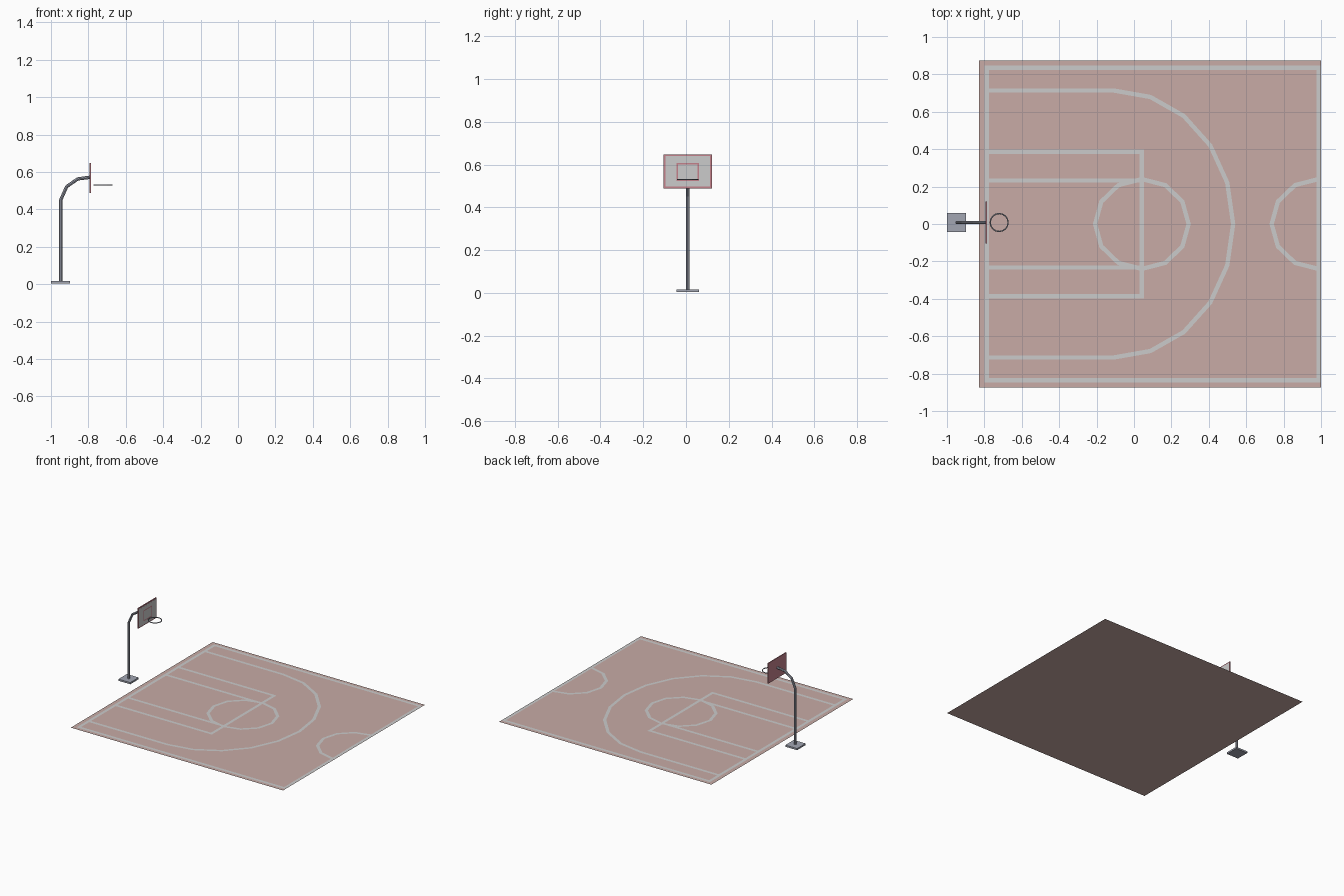
import bpy, bmesh, math
from mathutils import Vector

if "Cube" in bpy.data.objects:
    bpy.data.objects.remove(bpy.data.objects["Cube"])


def material(name, rgb):
    m = bpy.data.materials.new(name)
    m.diffuse_color = (*rgb, 1)
    m.use_nodes = True
    m.node_tree.nodes["Principled BSDF"].inputs["Base Color"].default_value = m.diffuse_color
    return m


COURT = material("court_brown", (0.58, 0.41, 0.38))
LINE = material("line_grey", (0.8, 0.8, 0.82))
METAL = material("metal_blue_grey", (0.36, 0.38, 0.45))
RED = material("board_red", (0.55, 0.22, 0.26))
LINE_W = 0.023
HOOP_Y = 0.008


def finish(name, bm, mat):
    mesh = bpy.data.meshes.new(name)
    bm.to_mesh(mesh)
    bm.free()
    mesh.materials.append(mat)
    ob = bpy.data.objects.new(name, mesh)
    bpy.context.collection.objects.link(ob)
    return ob


def box(name, lo, hi, mat):
    bm = bmesh.new()
    bmesh.ops.create_cube(bm, size=1)
    for v in bm.verts:
        v.co = [l + (c + 0.5) * (h - l) for l, h, c in zip(lo, hi, v.co)]
    return finish(name, bm, mat)


def strip(name, pts, mat, place, width=LINE_W, closed=False):
    """Flat mitred band along a 2D path; place maps 2D to 3D."""
    pts = [Vector(p) for p in pts]
    n = len(pts)
    bm = bmesh.new()
    pairs = []
    for i, p in enumerate(pts):
        a = (p - pts[i - 1]).normalized() if closed or i > 0 else None
        b = (pts[(i + 1) % n] - p).normalized() if closed or i < n - 1 else None
        a, b = a or b, b or a
        na, nb = Vector((-a.y, a.x)), Vector((-b.y, b.x))
        mid = (na + nb).normalized()
        off = mid * (width / 2 / mid.dot(na))
        pairs.append([bm.verts.new(place(p + s * off)) for s in (1, -1)])
    for i in range(n if closed else n - 1):
        (l0, r0), (l1, r1) = pairs[i], pairs[(i + 1) % n]
        bm.faces.new((r0, r1, l1, l0))
    return finish(name, bm, mat)


def arc(cx, rx, ry, start, step, count):
    return [(cx + rx * math.cos(math.radians(start + step * i)),
             ry * math.sin(math.radians(start + step * i))) for i in range(count)]


def floor(p):
    return (p.x, p.y, 0.001)


# Court surface
bm = bmesh.new()
bm.faces.new([bm.verts.new((x, y, 0)) for x, y in
              ((-0.83, -0.873), (1, -0.873), (1, 0.873), (-0.83, 0.873))])
finish("court", bm, COURT)

# Court markings
X0, X1 = -0.787, 0.986
strip("boundary_line", [(X0, -0.835), (X1, -0.835), (X1, 0.835), (X0, 0.835)],
      LINE, floor, closed=True)
strip("key_outer_line", [(X0, -0.387), (0.042, -0.387), (0.042, 0.387), (X0, 0.387)],
      LINE, floor)
for side, s in (("left", 1), ("right", -1)):
    strip("key_inner_line_" + side, [(X0, s * 0.233), (0.042, s * 0.233)], LINE, floor)
strip("free_throw_circle", arc(0.042, 0.25, 0.24, 0, 30, 12), LINE, floor, closed=True)
strip("centre_half_circle", arc(X1, 0.25, 0.24, 90, 30, 7), LINE, floor)
strip("three_point_line", [(X0, -0.714)] + arc(-0.11, 0.64, 0.714, -90, 18, 11)
      + [(X0, 0.714)], LINE, floor)

# Hoop base plate
box("base_plate", (-1, HOOP_Y - 0.052, 0.003), (-0.898, HOOP_Y + 0.052, 0.016), METAL)

# Bent pole
path = [(-0.947, 0.012), (-0.947, 0.452), (-0.916, 0.522), (-0.857, 0.563), (-0.789, 0.572)]
curve = bpy.data.curves.new("pole", "CURVE")
curve.dimensions = "3D"
curve.bevel_depth = 0.009
curve.bevel_resolution = 2
curve.use_fill_caps = True
spline = curve.splines.new("POLY")
spline.points.add(len(path) - 1)
for pt, (x, z) in zip(spline.points, path):
    pt.co = (x, HOOP_Y, z, 1)
spline.use_smooth = False
curve.materials.append(METAL)
pole = bpy.data.objects.new("pole", curve)
bpy.context.collection.objects.link(pole)
bpy.context.view_layer.objects.active = pole
pole.select_set(True)
bpy.ops.object.convert(target="MESH")

# Backboard, with a pale front panel and red target square
box("backboard", (-0.793, HOOP_Y - 0.113, 0.489), (-0.786, HOOP_Y + 0.113, 0.647), RED)
box("board_panel", (-0.787, HOOP_Y - 0.105, 0.497), (-0.785, HOOP_Y + 0.105, 0.639), LINE)
strip("target_square", [(-0.05, 0.527), (0.05, 0.527), (0.05, 0.604), (-0.05, 0.604)],
      RED, lambda p: (-0.784, HOOP_Y + p.x, p.y), width=0.007, closed=True)

# Rim
bpy.ops.mesh.primitive_torus_add(location=(-0.721, HOOP_Y, 0.53), major_radius=0.048,
                                 minor_radius=0.0035, major_segments=16, minor_segments=6)
rim = bpy.context.object
rim.name = "rim"
rim.data.materials.append(METAL)
